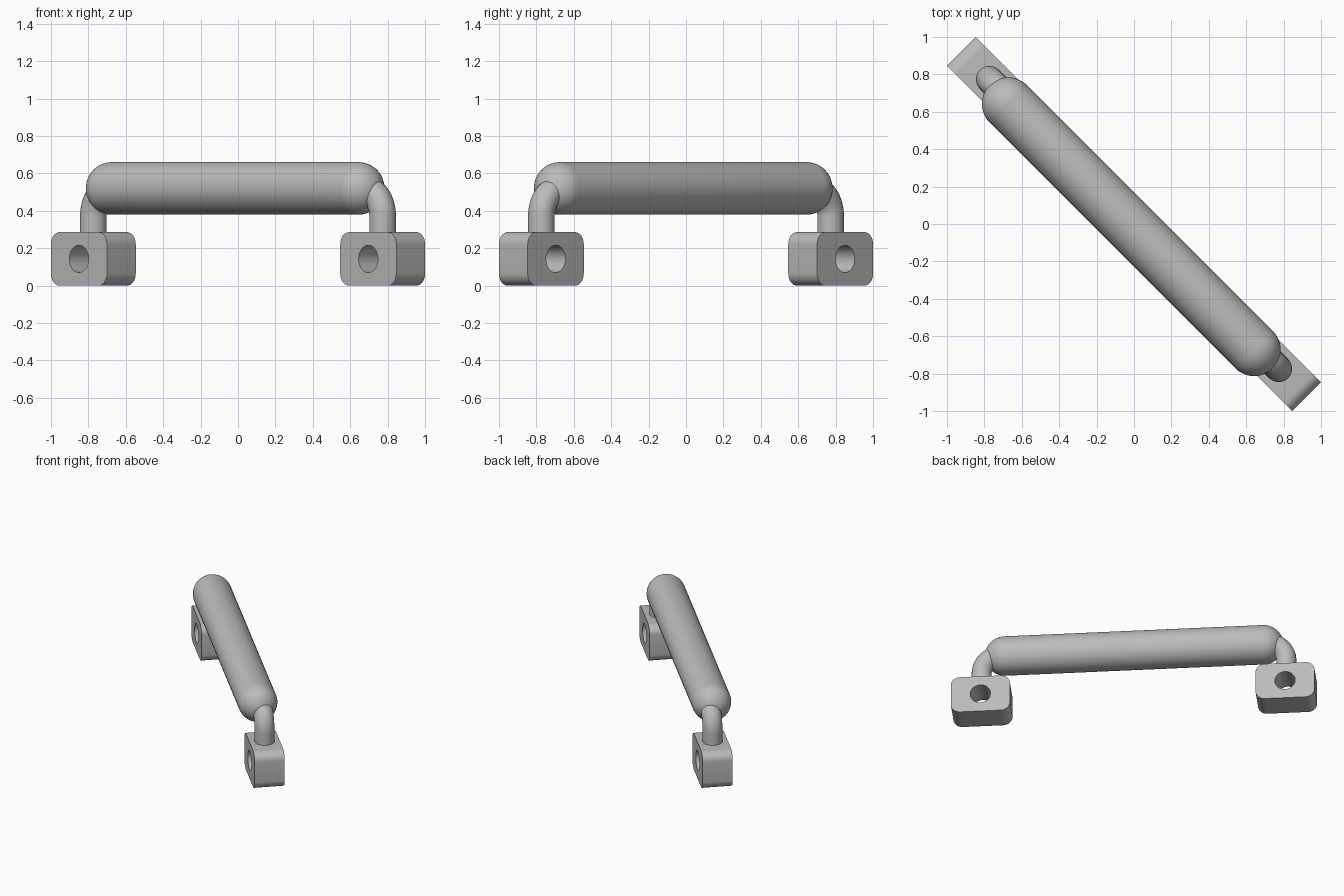
import bpy, bmesh
from math import sin, cos, pi, radians

cube = bpy.data.objects.get("Cube")
if cube:
    bpy.data.objects.remove(cube, do_unlink=True)

# Local x runs along the handle; everything is turned to lie diagonally
TURN = radians(-45)
FOOT_X, FOOT_LEN, FOOT_H, FOOT_T = 1.094, 0.424, 0.286, 0.218
FILLET, HOLE_R = 0.065, 0.073
GRIP_Z, GRIP_R, GRIP_X, GRIP_Y = 0.52, 0.141, 0.93, -0.021
STEM_R, BEND_R = 0.072, 0.15

grey = bpy.data.materials.new("satin_grey")
grey.use_nodes = True
grey.diffuse_color = (0.5, 0.5, 0.5, 1)
grey.node_tree.nodes["Principled BSDF"].inputs["Base Color"].default_value = (0.5, 0.5, 0.5, 1)


def finish(obj):
    obj.rotation_euler.z = TURN
    obj.data.materials.append(grey)
    bpy.ops.object.select_all(action='DESELECT')
    obj.select_set(True)
    bpy.context.view_layer.objects.active = obj
    if obj.type == 'CURVE':
        bpy.ops.object.convert(target='MESH')
    bpy.ops.object.shade_smooth_by_angle(angle=radians(35))


def add_object(name, data):
    obj = bpy.data.objects.new(name, data)
    bpy.context.collection.objects.link(obj)
    finish(obj)


def add_bmesh(name, bm):
    bmesh.ops.recalc_face_normals(bm, faces=bm.faces)
    mesh = bpy.data.meshes.new(name)
    bm.to_mesh(mesh)
    bm.free()
    add_object(name, mesh)


def foot(name, side):
    """Rounded block with a screw hole through its thickness."""
    steps = 8
    outer, hole = [], []
    for k in range(4):
        for j in range(steps + 1):
            a = pi / 2 * (k + j / steps)
            sx = 1 if k in (0, 3) else -1
            sz = 1 if k in (0, 1) else -1
            outer.append((sx * (FOOT_LEN / 2 - FILLET) + FILLET * cos(a),
                          sz * (FOOT_H / 2 - FILLET) + FILLET * sin(a)))
            h = pi / 2 * (k + (j + 0.5) / (steps + 1))
            hole.append((HOLE_R * cos(h), HOLE_R * sin(h)))
    bm = bmesh.new()
    t = FOOT_T / 2
    loops = [[bm.verts.new((side * FOOT_X + x, y, FOOT_H / 2 + z)) for x, z in pts]
             for pts, y in ((outer, -t), (outer, t), (hole, t), (hole, -t))]
    n = len(outer)
    for a, b in zip(loops, loops[1:] + loops[:1]):
        for i in range(n):
            j = (i + 1) % n
            bm.faces.new((a[i], a[j], b[j], b[i]))
    add_bmesh(name, bm)


def stem(name, side):
    """Bent rod rising from the foot into the end of the grip."""
    path = [(FOOT_X, FOOT_H - 0.04)]
    for i in range(17):
        a = pi / 2 * i / 16
        path.append((FOOT_X - BEND_R * (1 - cos(a)), GRIP_Z - BEND_R * (1 - sin(a))))
    curve = bpy.data.curves.new(name, 'CURVE')
    curve.dimensions = '3D'
    curve.bevel_depth = STEM_R
    curve.bevel_resolution = 8
    curve.use_fill_caps = True
    spline = curve.splines.new('POLY')
    spline.points.add(len(path) - 1)
    for p, (x, z) in zip(spline.points, path):
        p.co = (side * x, 0, z, 1)
    add_object(name, curve)


def grip():
    """Long round bar with domed ends, spun about its axis."""
    arc = [pi / 2 * i / 12 for i in range(13)]
    right = [(GRIP_X + GRIP_R * cos(a), GRIP_R * sin(a)) for a in arc]
    profile = right + [(-x, r) for x, r in reversed(right)]
    bm = bmesh.new()
    verts = [bm.verts.new((x, GRIP_Y, GRIP_Z + r)) for x, r in profile]
    edges = [bm.edges.new(pair) for pair in zip(verts, verts[1:])]
    bmesh.ops.spin(bm, geom=verts + edges, cent=(0, GRIP_Y, GRIP_Z), axis=(1, 0, 0),
                   angle=2 * pi, steps=48)
    bmesh.ops.remove_doubles(bm, verts=bm.verts, dist=0.0005)
    add_bmesh("grip", bm)


grip()
for label, side in (("left", 1), ("right", -1)):
    foot(label + "_mounting_foot", side)
    stem(label + "_stem", side)
